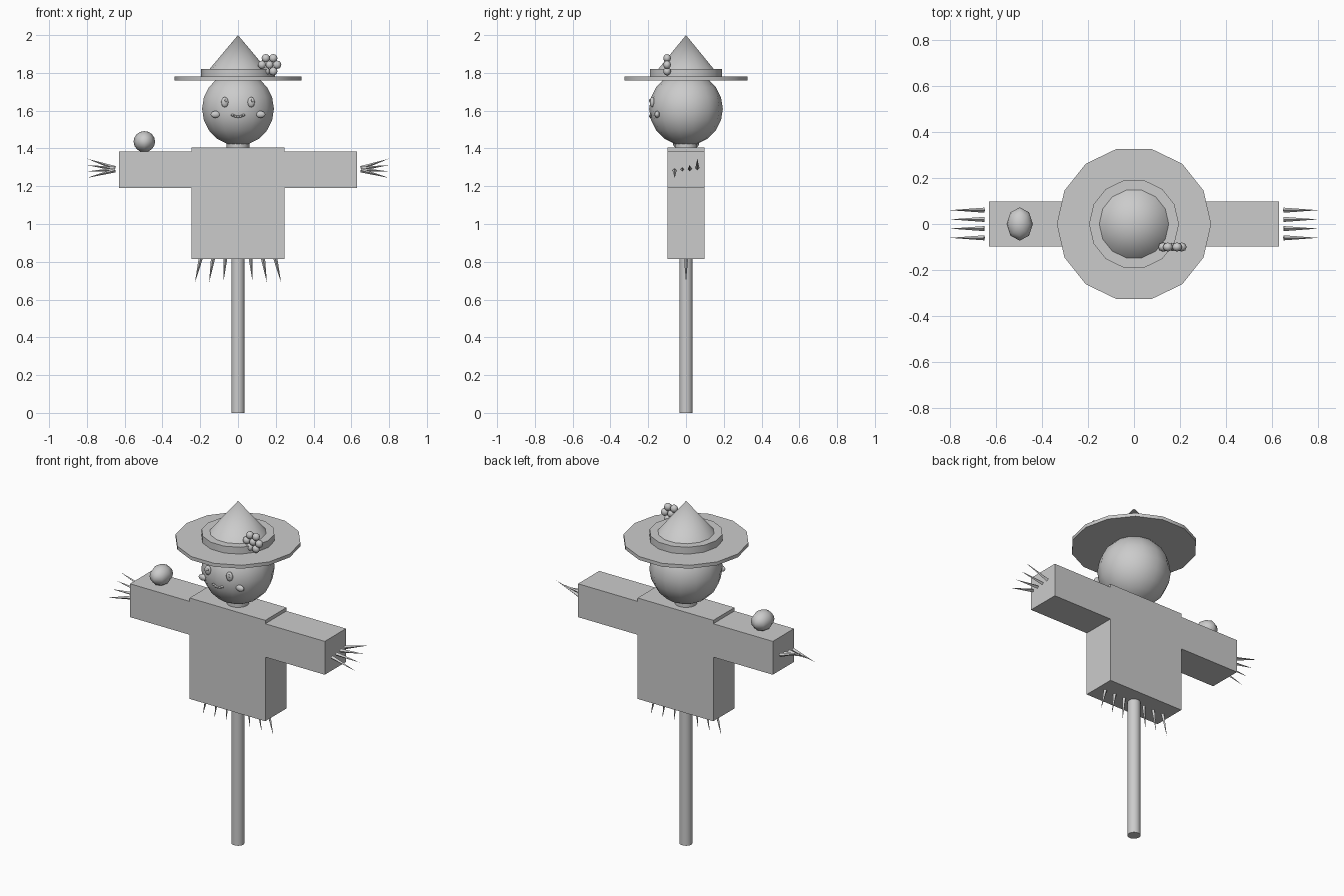
import bpy
import math
from mathutils import Vector

if "Cube" in bpy.data.objects:
    bpy.data.objects.remove(bpy.data.objects["Cube"], do_unlink=True)

GREY = (0.6, 0.6, 0.6, 1.0)
mat = bpy.data.materials.new("plain grey")
mat.use_nodes = True
mat.diffuse_color = GREY
mat.node_tree.nodes["Principled BSDF"].inputs["Base Color"].default_value = GREY


def finish(name, smooth=True, angle=40):
    ob = bpy.context.object
    ob.name = name
    ob.data.materials.append(mat)
    if smooth:
        bpy.ops.object.shade_smooth_by_angle(angle=math.radians(angle))
    return ob


def box(name, low, high):
    low, high = Vector(low), Vector(high)
    bpy.ops.mesh.primitive_cube_add(size=1, location=(low + high) / 2)
    bpy.context.object.scale = high - low
    return finish(name, smooth=False)


def ball(name, center, radii, segments=14, rings=10):
    bpy.ops.mesh.primitive_uv_sphere_add(segments=segments, ring_count=rings,
                                         radius=1, location=center)
    bpy.context.object.scale = radii
    return finish(name, angle=60)


def turned(name, r1, r2, z1, z2, sides=14):
    # round part standing on the central axis, with a corner on the x axis
    bpy.ops.mesh.primitive_cone_add(vertices=sides, radius1=r1, radius2=r2,
                                    depth=z2 - z1, location=(0, 0, (z1 + z2) / 2),
                                    rotation=(0, 0, math.pi / 2))
    return finish(name)


def straw(name, base, tip, radius=0.011):
    base, tip = Vector(base), Vector(tip)
    axis = tip - base
    bpy.ops.mesh.primitive_cone_add(vertices=4, radius1=radius, radius2=0,
                                    depth=axis.length, location=(base + tip) / 2)
    bpy.context.object.rotation_euler = axis.to_track_quat("Z", "Y").to_euler()
    return finish(name, smooth=False)


# Post and shirt
turned("post", 0.035, 0.035, 0, 0.83)
turned("neck", 0.06, 0.06, 1.4, 1.45)
box("shirt_body", (-0.245, -0.098, 0.815), (0.245, 0.098, 1.405))

# Head and hat
HEAD = Vector((0, 0, 1.61))
ball("head", HEAD, (0.195, 0.195, 0.195))
turned("hat_brim", 0.335, 0.335, 1.76, 1.78)
turned("hat_band", 0.195, 0.195, 1.775, 1.82)
turned("hat_cone", 0.155, 0, 1.815, 2.0)

# Mirrored parts
for side, label in ((1, "left"), (-1, "right")):
    xs = sorted((side * 0.24, side * 0.63))
    box(label + "_sleeve", (xs[0], -0.098, 1.19), (xs[1], 0.098, 1.385))
    # hand straws fan upward toward the back
    for i in range(4):
        t = i - 1.5
        straw(f"{label}_hand_straw_{i + 1}",
              (side * 0.65, t * 0.04, 1.29 + t * 0.004),
              (side * 0.8, t * 0.04, 1.295 + t * 0.034))
    # straws below the hem
    for i in range(3):
        straw(f"{label}_hem_straw_{i + 1}",
              (side * (0.067 + i * 0.065), 0, 0.82),
              (side * (0.078 + i * 0.075), 0, 0.69))
    ball(label + "_eye", (side * 0.07, -0.178, 1.645), (0.02, 0.014, 0.027), 10, 8)
    ball(label + "_eye_glint", (side * 0.07 + 0.006, -0.191, 1.654),
         (0.007, 0.005, 0.008), 8, 6)
    ball(label + "_cheek", (side * 0.12, -0.153, 1.58), (0.026, 0.014, 0.018), 10, 8)

# Stitched mouth
for i in range(5):
    t = i - 2
    ball(f"mouth_stitch_{i + 1}", (t * 0.014, -0.187, 1.568 + 0.002 * t * t),
         (0.01, 0.008, 0.006), 8, 6)

# Flower on the hat: six petals around a middle
FLOWER = Vector((0.167, -0.1, 1.843))
ball("flower_middle", FLOWER, (0.021, 0.018, 0.021), 8, 6)
for i in range(6):
    a = math.radians(60 * i)
    ball(f"flower_petal_{i + 1}",
         FLOWER + Vector((0.04 * math.cos(a), 0, 0.04 * math.sin(a))),
         (0.022, 0.02, 0.022), 8, 6)

# Round bird body perched on the right sleeve
ball("perched_bird", (-0.496, 0, 1.436), (0.057, 0.072, 0.056), 8, 8)
